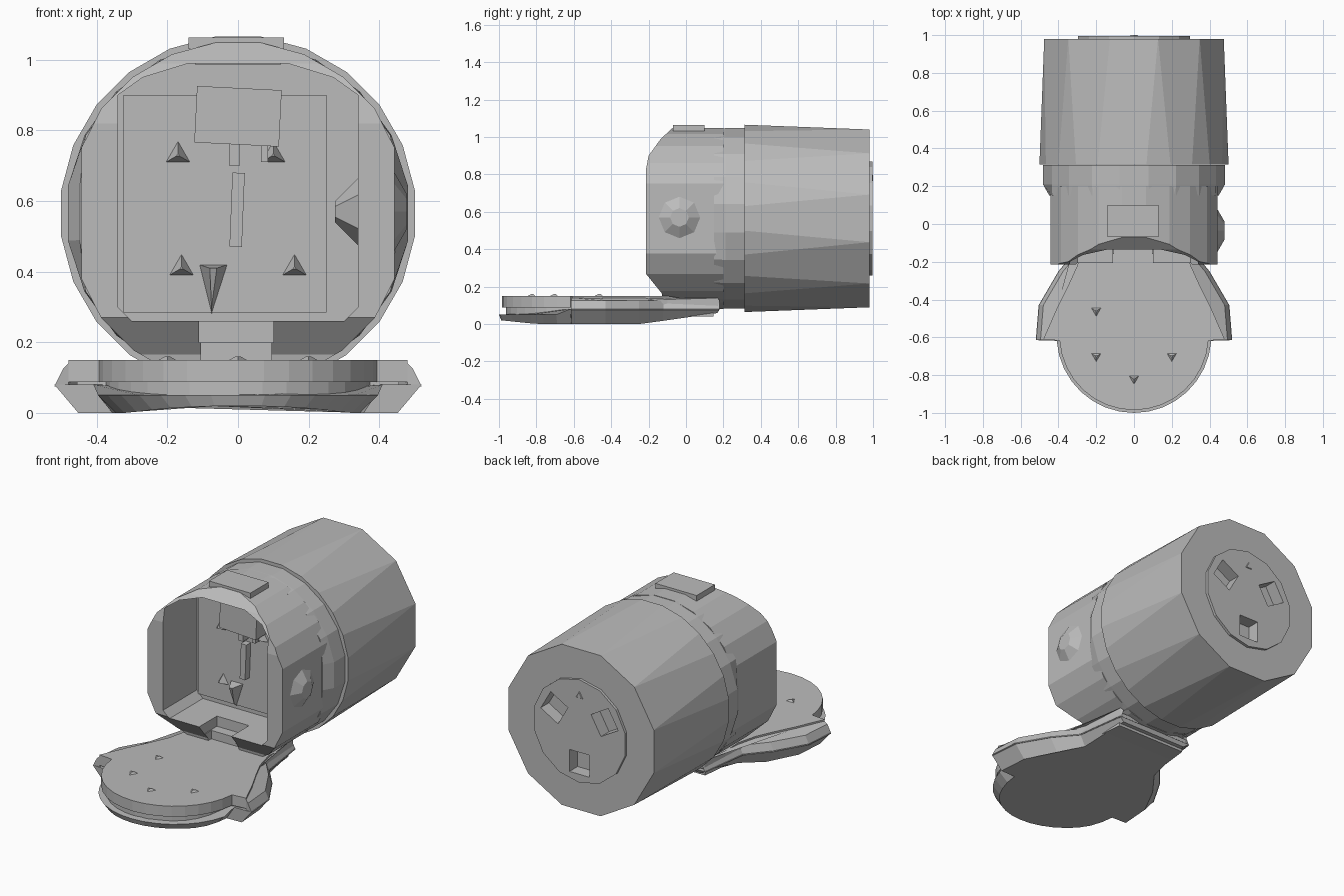
import bpy, bmesh, math
from mathutils import Matrix, Vector

old = bpy.data.objects.get("Cube")
if old:
    bpy.data.objects.remove(old, do_unlink=True)

grey = bpy.data.materials.new("plain grey")
grey.use_nodes = True
tone = (0.5, 0.5, 0.5, 1)
grey.diffuse_color = tone
grey.node_tree.nodes["Principled BSDF"].inputs["Base Color"].default_value = tone

AXIS_Z = 0.565  # height of the barrel axis


def finish(name, bm):
    bmesh.ops.recalc_face_normals(bm, faces=bm.faces)
    mesh = bpy.data.meshes.new(name)
    bm.to_mesh(mesh)
    bm.free()
    mesh.materials.append(grey)
    ob = bpy.data.objects.new(name, mesh)
    bpy.context.collection.objects.link(ob)
    return ob


def loft(name, low, high):
    """Closed solid between two matching outlines of 3D points."""
    bm = bmesh.new()
    a = [bm.verts.new(p) for p in low]
    b = [bm.verts.new(p) for p in high]
    bm.faces.new(a)
    bm.faces.new(b)
    for i in range(len(a)):
        j = (i + 1) % len(a)
        bm.faces.new((a[i], a[j], b[j], b[i]))
    return finish(name, bm)


def along_y(name, outline, y0, y1):
    return loft(name, [(x, y0, z) for x, z in outline], [(x, y1, z) for x, z in outline])


def ring(radius, sides, flat=9.0):
    """Circle round the barrel axis, with its sides flattened at x = flat."""
    pts = []
    for i in range(sides):
        t = math.tau * (i + 0.5) / sides
        pts.append((max(-flat, min(flat, radius * math.cos(t))), AXIS_Z + radius * math.sin(t)))
    return pts


def box(name, x, y, z, turn=0.0):
    bm = bmesh.new()
    bmesh.ops.create_cube(bm, size=1)
    size = Vector((x[1] - x[0], y[1] - y[0], z[1] - z[0]))
    mid = Vector((sum(x) / 2, sum(y) / 2, sum(z) / 2))
    bm.transform(Matrix.Translation(mid) @ Matrix.Rotation(turn, 4, 'Y') @ Matrix.Diagonal((*size, 1)))
    return finish(name, bm)


def stud(name, place, direction, r1, r2, height, sides=3):
    """Small cone or drum standing at a place, pointing along a direction."""
    bm = bmesh.new()
    bmesh.ops.create_cone(bm, cap_ends=True, segments=sides, radius1=r1, radius2=r2, depth=height)
    spin = Vector(direction).to_track_quat('Z', 'Y').to_matrix().to_4x4()
    bm.transform(Matrix.Translation(place) @ spin @ Matrix.Translation((0, 0, height / 2)))
    return finish(name, bm)


def cut(target, cutter, operation='DIFFERENCE'):
    mod = target.modifiers.new("cut", 'BOOLEAN')
    mod.operation = operation
    mod.solver = 'EXACT'
    mod.object = cutter
    cutter.hide_render = True
    cutter.hide_viewport = True
    cutter.display_type = 'WIRE'


# Rear barrel: a coarse back end joined to a rounder front end
bm = bmesh.new()
for outline, y in ((ring(0.505, 24), 0.314), (ring(0.492, 12), 0.98)):
    for x, z in outline:
        bm.verts.new((x, y, z))
bmesh.ops.convex_hull(bm, input=bm.verts)
finish("rear_barrel", bm)

# Collar and the shoulder that narrows into the flat-sided front
along_y("collar", ring(0.488, 20), 0.21, 0.312)
loft("shoulder",
     [(x, 0.15, z) for x, z in ring(0.485, 20, 0.448)],
     [(x, 0.21, z) for x, z in ring(0.488, 20)])

# Front housing with bevelled lips at top and bottom
housing = along_y("front_housing", ring(0.488, 24, 0.443), -0.3, 0.2)
side = [(0.3, 0.0), (0.3, 1.2), (-0.07, 1.2), (-0.07, 1.05), (-0.135, 0.99), (-0.2, 0.9),
        (-0.215, 0.82), (-0.215, 0.27), (-0.13, 0.165), (-0.1, 0.0)]
trim = loft("housing_trim", [(-0.6, y, z) for y, z in side], [(0.6, y, z) for y, z in side])
cut(housing, trim, 'INTERSECT')

# Open compartment and hinge notch
half = [(0.3, 0.26), (0.34, 0.3), (0.34, 0.9), (0.27, 0.95), (0.14, 0.99)]
mouth = half + [(-x, z) for x, z in reversed(half)]
cut(housing, along_y("compartment_cutter", mouth, -0.5, 0.1))
cut(housing, box("hinge_notch_cutter", (-0.11, 0.1), (-0.4, -0.04), (0.2, 0.3)))
cut(housing, box("hinge_slot_cutter", (-0.105, 0.095), (-0.4, -0.1), (0.02, 0.25)))

# Latch plate on top
box("latch_plate", (-0.14, 0.13), (-0.07, 0.1), (1.03, 1.063))
box("latch_lip", (-0.12, 0.12), (-0.06, -0.02), (0.985, 1.04))

# Fittings inside the compartment
box("inner_panel", (-0.325, 0.25), (0.092, 0.105), (0.285, 0.9))
box("upper_block", (-0.12, 0.12), (0.0, 0.1), (0.76, 0.92), 0.05)
box("block_foot_left", (-0.025, 0.005), (0.04, 0.1), (0.7, 0.78))
box("block_foot_right", (0.065, 0.085), (0.04, 0.1), (0.71, 0.78))
box("centre_bar", (-0.02, 0.015), (0.05, 0.1), (0.47, 0.68), 0.04)
loft("lower_spike", [(-0.11, 0.095, 0.42), (-0.03, 0.095, 0.42), (-0.075, 0.095, 0.28)],
     [(-0.08, 0.03, 0.41), (-0.06, 0.03, 0.41), (-0.075, 0.07, 0.3)])
for i, (x, z) in enumerate(((-0.17, 0.73), (0.1, 0.73), (-0.16, 0.41), (0.16, 0.41))):
    stud(f"inner_peg_{i}", (x, 0.1, z), (0, -1, 0), 0.045, 0.005, 0.05)
stud("inner_button", (0.345, -0.03, 0.57), (-1, 0, 0), 0.1, 0.03, 0.07, 6)

# Side button
stud("side_button", (0.435, -0.035, 0.57), (1, 0, 0), 0.125, 0.05, 0.043, 8)

# Rear disc with three square recesses and a small peg
disc = along_y("rear_disc", ring(0.305, 14), 0.9, 0.996)
barrel = bpy.data.objects["rear_barrel"]
for i in range(3):
    t = math.radians(30 + 120 * i)
    x, z = 0.19 * math.cos(t), AXIS_Z + 0.19 * math.sin(t)
    pocket = box(f"recess_cutter_{i}", (x - 0.065, x + 0.065), (0.92, 1.1), (z - 0.065, z + 0.065), -t)
    cut(disc, pocket)
    cut(barrel, pocket)
stud("rear_peg", (0, 0.99, AXIS_Z + 0.21), (0, 1, 0), 0.035, 0.02, 0.01)


# Lid lying open in front: round nose, flared wings, narrow hinge end
def lid_outline(radius, wing):
    arc = []
    for i in range(9):
        t = -math.pi / 2 + math.radians(86) * i / 8
        arc.append((radius * math.cos(t), -0.59 + radius * math.sin(t)))
    right = arc + wing
    return right + [(-x, y) for x, y in reversed(right[1:])]


def layer(name, pts, z0, z1, sx=1.0, sy=1.0):
    low = [(x * sx, -0.4 + (y + 0.4) * sy, z0(y)) for x, y in pts]
    return loft(name, low, [(x, y, z1(y)) for x, y in pts])


def underside(y):
    return max(0.0, (y + 0.24) * 0.14, (-0.8 - y) * 0.1)


outer_wing = [(0.52, -0.615), (0.505, -0.43), (0.4, -0.25), (0.29, -0.12), (0.25, 0.18)]
inner_wing = [(0.48, -0.61), (0.41, -0.45), (0.35, -0.33), (0.3, -0.22), (0.27, -0.1), (0.24, 0.17)]
outer = lid_outline(0.41, outer_wing)
inner = lid_outline(0.395, inner_wing)

layer("lid_base", outer, underside, lambda y: 0.05 if y < -0.63 else 0.08, 0.87, 0.98)
layer("lid_core", [(x * 0.95, -0.4 + (y + 0.4) * 0.96) for x, y in inner], lambda y: 0.04, lambda y: 0.1)
layer("lid_top", inner, lambda y: 0.088, lambda y: 0.15 if y < 0.1 else 0.11)

# Sloping rims along the two wings
for sign, label in ((1, "left"), (-1, "right")):
    low = [(sign * x, y, 0.075) for x, y in outer_wing]
    rim = [(sign * x, y, 0.075) for x, y in inner_wing[::-1]]
    top = [(sign * (x - 0.025), y, 0.125) for x, y in outer_wing]
    loft(f"lid_rim_{label}", low + rim, top + [(x, y, 0.14) for x, y, z in rim])

# Small pegs on the lid
for i, (x, y) in enumerate(((-0.2, -0.46), (-0.2, -0.7), (0.2, -0.7), (0, -0.82))):
    stud(f"lid_peg_{i}", (x, y, 0.148), (0, 0, 1), 0.032, 0.008, 0.012)
